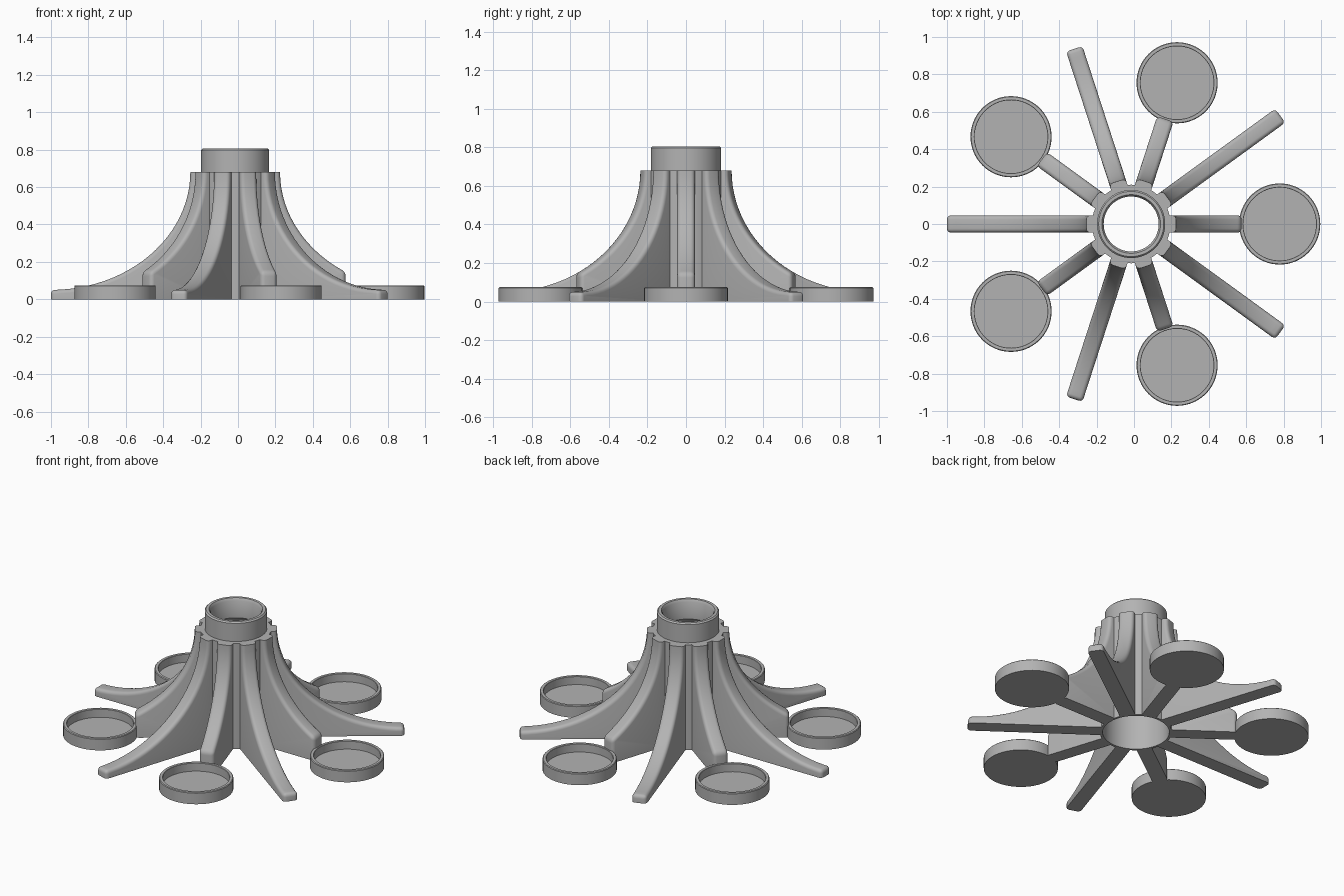
import bpy, bmesh, math
from mathutils import Matrix, Vector

cube = bpy.data.objects.get("Cube")
if cube:
    bpy.data.objects.remove(cube, do_unlink=True)

CENTRE = Vector((-0.015, 0, 0))
RIB_HALF = 0.046
SHOULDER = 0.68

grey = bpy.data.materials.new("plain grey")
grey.use_nodes = True
colour = (0.45, 0.45, 0.45, 1)
grey.diffuse_color = colour
grey.node_tree.nodes["Principled BSDF"].inputs["Base Color"].default_value = colour


def finish(bm, name, angle=35):
    bmesh.ops.recalc_face_normals(bm, faces=bm.faces)
    mesh = bpy.data.meshes.new(name)
    bm.to_mesh(mesh)
    bm.free()
    mesh.materials.append(grey)
    obj = bpy.data.objects.new(name, mesh)
    bpy.context.collection.objects.link(obj)
    bpy.ops.object.select_all(action="DESELECT")
    obj.select_set(True)
    bpy.context.view_layer.objects.active = obj
    bpy.ops.object.shade_smooth_by_angle(angle=math.radians(angle))
    return obj


def lathe(name, profile, location, closed, steps=64):
    """Spin an (r, z) profile about a vertical axis."""
    bm = bmesh.new()
    verts = [bm.verts.new((r, 0, z)) for r, z in profile]
    edges = [bm.edges.new(pair) for pair in zip(verts, verts[1:])]
    if closed:
        edges.append(bm.edges.new((verts[-1], verts[0])))
    bmesh.ops.spin(bm, geom=verts + edges, cent=(0, 0, 0), axis=(0, 0, 1),
                   angle=math.tau, steps=steps, use_duplicate=False)
    bmesh.ops.remove_doubles(bm, verts=bm.verts, dist=0.0005)
    obj = finish(bm, name)
    obj.location = location
    return obj


def rib(name, reach, angle):
    """Upright fin under a sweeping quarter ellipse, with rounded upper edges."""
    count = 24
    limit = math.acos((0.985 - reach) / 0.745)
    curve = []
    for i in range(count + 1):
        t = limit * i / count
        curve.append((0.985 - 0.745 * math.cos(t), SHOULDER - 0.63 * math.sin(t)))
    outline = [(0.2, 0), (0.2, SHOULDER)] + curve + [(reach, 0)]
    bm = bmesh.new()
    face = bm.faces.new([bm.verts.new((r, -RIB_HALF, z)) for r, z in outline])
    side = bmesh.ops.extrude_face_region(bm, geom=[face])
    moved = [v for v in side["geom"] if isinstance(v, bmesh.types.BMVert)]
    bmesh.ops.translate(bm, verts=moved, vec=(0, 2 * RIB_HALF, 0))
    bmesh.ops.recalc_face_normals(bm, faces=bm.faces)

    # Round the long side edges of the sweep and the outer end
    def rounded(edge):
        a, b = (v.co for v in edge.verts)
        along = abs(a.y - b.y) < 0.001
        on_sweep = min(a.x, b.x) > 0.21 and max(a.z, b.z) > 0.01
        at_tip = min(a.x, b.x) > reach - 0.001 and a.z > 0.01
        return (on_sweep and along) or at_tip
    bmesh.ops.bevel(bm, geom=[e for e in bm.edges if rounded(e)], offset=0.022,
                    segments=4, profile=0.5, affect="EDGES", clamp_overlap=True)
    obj = finish(bm, name, 40)
    obj.matrix_world = Matrix.Translation(CENTRE) @ Matrix.Rotation(angle, 4, "Z")


# Hollow hub with a narrower collar on top
lathe("hub", [(0.195, 0), (0.21, 0), (0.21, SHOULDER), (0.182, SHOULDER),
              (0.182, 0.797), (0.174, 0.805), (0.157, 0.805), (0.147, 0.79),
              (0.147, 0.68), (0.195, 0.63)], CENTRE, True)

# Shallow round dish, solid below its floor
dish = [(0, 0), (0.217, 0), (0.217, 0.071), (0.213, 0.075), (0.197, 0.075),
        (0.195, 0.073), (0.195, 0.022), (0, 0.022)]

# Five long legs alternate with five short arms that carry dishes
for i in range(5):
    turn = math.tau * i / 5
    rib(f"long_leg_{i + 1}", 0.985, turn + math.pi)
    rib(f"dish_arm_{i + 1}", 0.59, turn)
    spot = CENTRE + Vector((math.cos(turn), math.sin(turn), 0)) * 0.794
    lathe(f"dish_{i + 1}", dish, spot, False)
